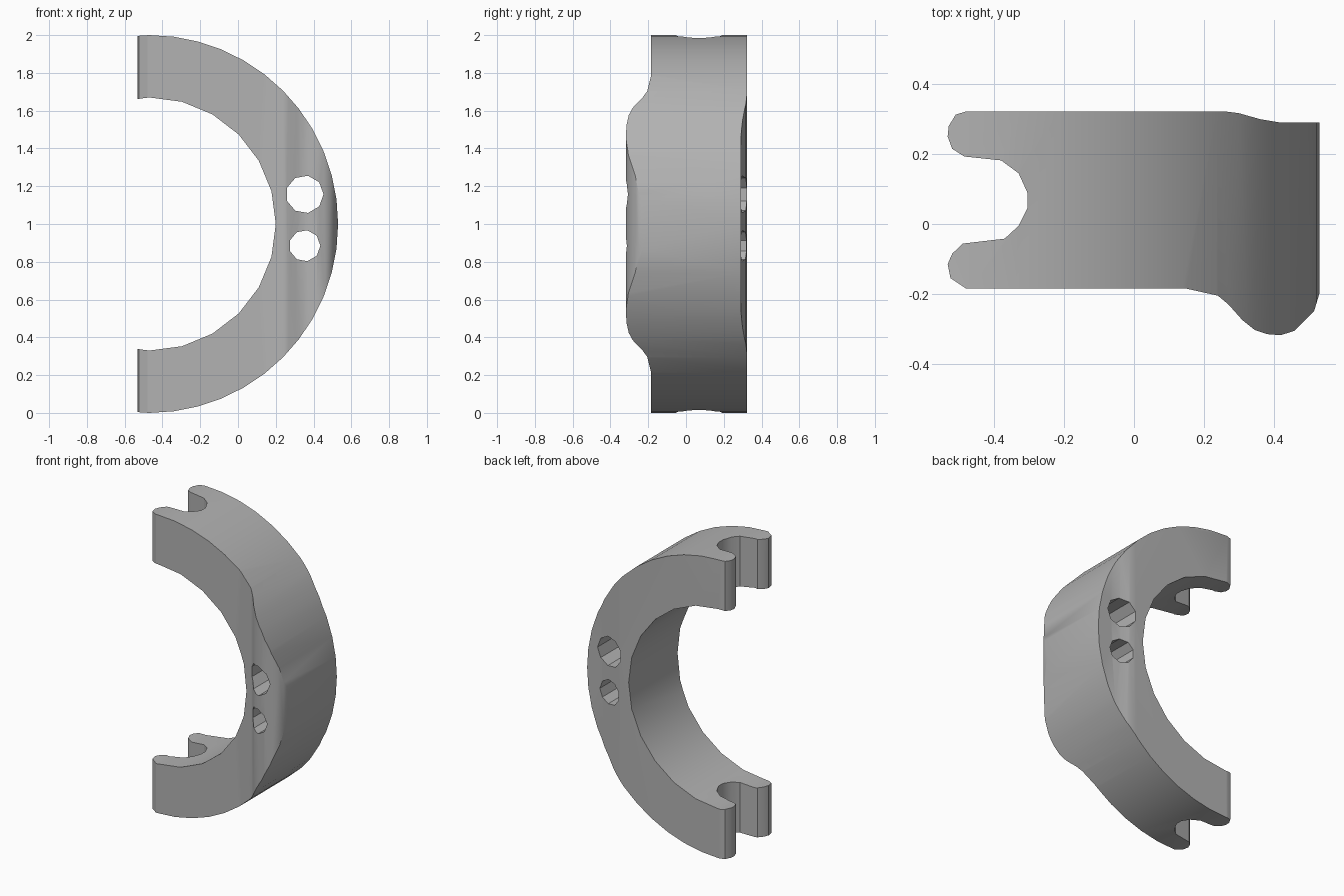
import bpy
import bmesh
from math import radians, sin, cos
from mathutils import Vector

if "Cube" in bpy.data.objects:
    bpy.data.objects.remove(bpy.data.objects["Cube"], do_unlink=True)

# Single plain grey
grey = bpy.data.materials.new("plain grey")
grey.use_nodes = True
colour = (0.45, 0.45, 0.45, 1)
grey.diffuse_color = colour
grey.node_tree.nodes["Principled BSDF"].inputs["Base Color"].default_value = colour


def prism(name, points, offset):
    """Extrude a closed outline of 3D points along the offset."""
    bm = bmesh.new()
    face = bm.faces.new([bm.verts.new(p) for p in points])
    ext = bmesh.ops.extrude_face_region(bm, geom=[face])
    moved = [v for v in ext["geom"] if isinstance(v, bmesh.types.BMVert)]
    bmesh.ops.translate(bm, verts=moved, vec=Vector(offset))
    bmesh.ops.recalc_face_normals(bm, faces=bm.faces[:])
    mesh = bpy.data.meshes.new(name)
    bm.to_mesh(mesh)
    bm.free()
    mesh.materials.append(grey)
    obj = bpy.data.objects.new(name, mesh)
    bpy.context.collection.objects.link(obj)
    return obj


def arc(cx, cz, radius, start, end, steps):
    angles = [radians(start + (end - start) * i / steps) for i in range(steps + 1)]
    return [(cx + radius * cos(a), -0.5, cz + radius * sin(a)) for a in angles]


def boolean(target, cutter, operation):
    mod = target.modifiers.new(cutter.name, "BOOLEAN")
    mod.operation = operation
    mod.solver = "EXACT"
    mod.object = cutter
    bpy.context.view_layer.objects.active = target
    bpy.ops.object.modifier_apply(modifier=mod.name)
    bpy.data.objects.remove(cutter, do_unlink=True)


# Half ring seen from the front
ring = arc(-0.47, 1, 1, -97.5, 97.5, 26) + arc(-0.47, 1, 0.67, 105, -105, 14)
bracket = prism("half_ring_bracket", ring, (0, 1, 0))

# Plan outline with the forked ends and the thick front lip
plan = [
    (-0.48, -0.185), (0.15, -0.185), (0.24, -0.205), (0.27, -0.23),
    (0.31, -0.275), (0.345, -0.303), (0.38, -0.315), (0.42, -0.318),
    (0.46, -0.305), (0.515, -0.25), (0.53, -0.2), (0.54, -0.15),
    (0.54, 0.29), (0.42, 0.29), (0.36, 0.3), (0.3, 0.317), (0.26, 0.322),
    (-0.48, 0.322), (-0.51, 0.313), (-0.53, 0.28), (-0.533, 0.25),
    (-0.52, 0.215), (-0.485, 0.193), (-0.38, 0.182), (-0.33, 0.145),
    (-0.305, 0.09), (-0.305, 0.045), (-0.33, -0.005), (-0.37, -0.042),
    (-0.49, -0.056), (-0.52, -0.085), (-0.533, -0.115), (-0.525, -0.155),
]
outline = prism("plan_outline", [(x, y, -0.2) for x, y in plan], (0, 0, 2.4))
boolean(bracket, outline, "INTERSECT")

# Two screw holes running front to back
for name, z, radius in (("large_hole", 1.157, 0.1), ("small_hole", 0.885, 0.083)):
    circle = arc(0.353, z, radius, 0, 320, 8)
    boolean(bracket, prism(name, circle, (0, 1, 0)), "DIFFERENCE")

bpy.ops.object.select_all(action="DESELECT")
bracket.select_set(True)
bpy.context.view_layer.objects.active = bracket
bpy.ops.object.shade_smooth_by_angle(angle=radians(30))
